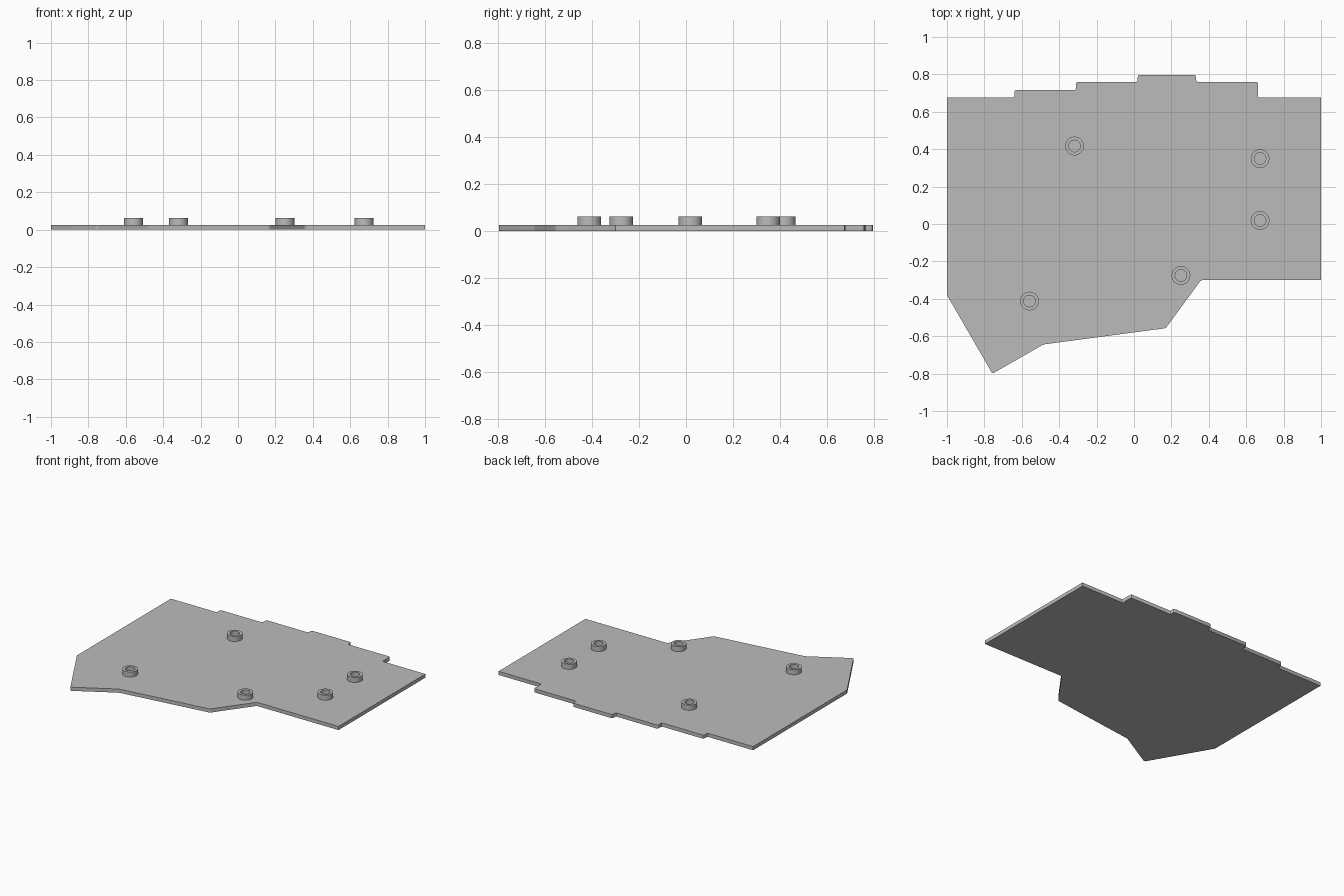
import bpy, bmesh, math
from mathutils import Vector

cube = bpy.data.objects.get("Cube")
if cube:
    bpy.data.objects.remove(cube, do_unlink=True)

PLATE_TOP = 0.026
BOSS_TOP = 0.062

grey = bpy.data.materials.new("plain grey")
grey.diffuse_color = (0.5, 0.5, 0.5, 1)
grey.use_nodes = True
grey.node_tree.nodes["Principled BSDF"].inputs["Base Color"].default_value = (0.5, 0.5, 0.5, 1)


def add_object(name, bm, location=(0, 0, 0)):
    bmesh.ops.recalc_face_normals(bm, faces=bm.faces)
    mesh = bpy.data.meshes.new(name)
    bm.to_mesh(mesh)
    bm.free()
    mesh.materials.append(grey)
    obj = bpy.data.objects.new(name, mesh)
    obj.location = location
    bpy.context.collection.objects.link(obj)
    bpy.ops.object.select_all(action="DESELECT")
    obj.select_set(True)
    bpy.context.view_layer.objects.active = obj
    bpy.ops.object.shade_smooth_by_angle(angle=math.radians(30))
    return obj


# Plate: outline with stepped back edge; third value is the corner rounding flag
outline = [
    (-1, -0.38, 0), (-0.757, -0.80, 1), (-0.484, -0.644, 1), (0.17, -0.557, 1),
    (0.358, -0.30, 1), (1, -0.30, 0), (1, 0.675, 0),
    (0.663, 0.675, 1), (0.663, 0.76, 1), (0.332, 0.76, 1), (0.332, 0.797, 1),
    (0.02, 0.797, 1), (0.02, 0.76, 1), (-0.31, 0.76, 1), (-0.31, 0.716, 1),
    (-0.64, 0.716, 1), (-0.64, 0.675, 1), (-1, 0.675, 0),
]
bm = bmesh.new()
verts = [bm.verts.new((x, y, 0)) for x, y, _ in outline]
bm.faces.new(verts)
rounded = [v for v, p in zip(verts, outline) if p[2]]
bmesh.ops.bevel(bm, geom=rounded, offset=0.01, segments=3, profile=0.5, affect="VERTICES")
side = bmesh.ops.extrude_face_region(bm, geom=bm.faces[:])
top = [g for g in side["geom"] if isinstance(g, bmesh.types.BMVert)]
bmesh.ops.translate(bm, verts=top, vec=(0, 0, PLATE_TOP))
add_object("base_plate", bm)


# Ring-shaped bosses standing on the plate
def ring_boss(name, x, y, outer=0.05, inner=0.031):
    bm = bmesh.new()
    bottom = PLATE_TOP - 0.002
    section = [(outer, bottom), (outer, BOSS_TOP), (inner, BOSS_TOP), (inner, bottom)]
    vs = [bm.verts.new((r, 0, z)) for r, z in section]
    edges = [bm.edges.new((vs[i], vs[(i + 1) % 4])) for i in range(4)]
    bmesh.ops.spin(bm, geom=vs + edges, cent=(0, 0, 0), axis=(0, 0, 1),
                   angle=math.tau, steps=48)
    bmesh.ops.remove_doubles(bm, verts=bm.verts[:], dist=0.0005)
    add_object(name, bm, Vector((x, y, 0)))


bosses = {
    "boss_back_right": (-0.318, 0.417),
    "boss_back_left": (0.674, 0.35),
    "boss_middle_left": (0.674, 0.019),
    "boss_front_left": (0.251, -0.275),
    "boss_front_right": (-0.559, -0.412),
}
for boss_name, (bx, by) in bosses.items():
    ring_boss(boss_name, bx, by)
